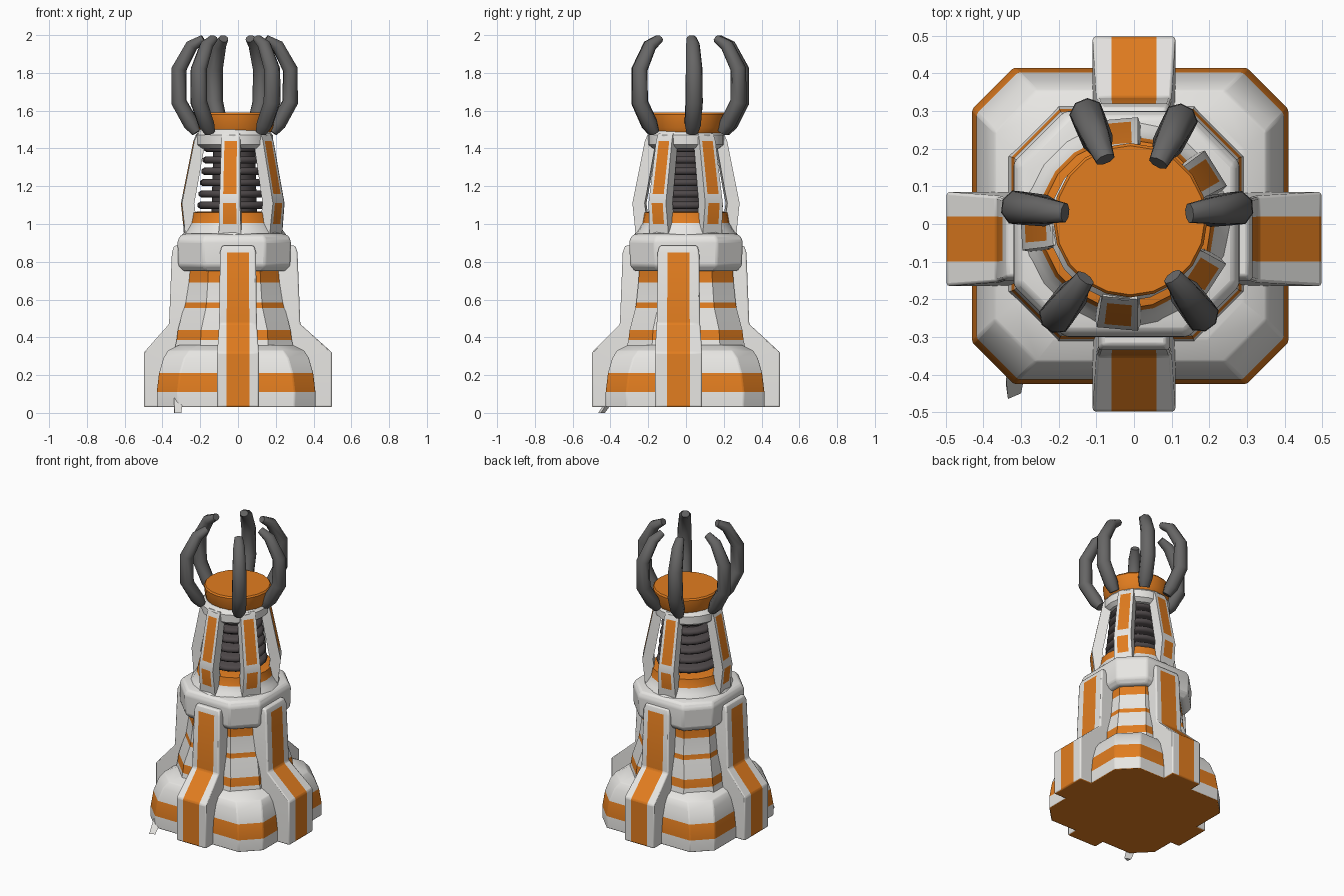
import bpy, bmesh, math
from mathutils import Vector

if "Cube" in bpy.data.objects:
    bpy.data.objects.remove(bpy.data.objects["Cube"])


def material(name, rgb):
    m = bpy.data.materials.new(name)
    m.diffuse_color = (*rgb, 1)
    m.use_nodes = True
    m.node_tree.nodes["Principled BSDF"].inputs["Base Color"].default_value = m.diffuse_color
    return m


WHITE = material("warm_white", (0.81, 0.80, 0.775))
ORANGE = material("orange", (0.76, 0.205, 0.014))
CLAW = material("claw_grey", (0.135, 0.133, 0.132))
GRILLE = material("grille_dark", (0.075, 0.064, 0.066))
C = (-0.02, 0.0)   # tower axis


def loft(name, rings, mats, rule=lambda row, seg: 0, caps=(0, 0), bevel=0.0, smooth=30):
    """Skin a list of equal-length rings; rule picks the material of each quad."""
    bm = bmesh.new()
    vs = [[bm.verts.new(p) for p in ring] for ring in rings]
    n = len(rings[0])
    for r in range(len(rings) - 1):
        for s in range(n):
            t = (s + 1) % n
            f = bm.faces.new((vs[r][s], vs[r][t], vs[r + 1][t], vs[r + 1][s]))
            f.material_index = rule(r, s)
    bm.faces.new(vs[0][::-1]).material_index = caps[0]
    bm.faces.new(vs[-1]).material_index = caps[1]
    bmesh.ops.recalc_face_normals(bm, faces=bm.faces)
    me = bpy.data.meshes.new(name)
    bm.to_mesh(me)
    bm.free()
    for m in mats:
        me.materials.append(m)
    ob = bpy.data.objects.new(name, me)
    bpy.context.collection.objects.link(ob)
    if bevel:
        b = ob.modifiers.new("soft_edges", 'BEVEL')
        b.width, b.segments = bevel, 2
        b.limit_method, b.angle_limit = 'ANGLE', math.radians(25)
    bpy.ops.object.select_all(action='DESELECT')
    ob.select_set(True)
    bpy.context.view_layer.objects.active = ob
    bpy.ops.object.shade_smooth_by_angle(angle=math.radians(smooth))
    return ob


def octagon(h, c, z, o=(0, 0)):
    pts = [(h, -c), (h, c), (c, h), (-c, h), (-h, c), (-h, -c), (-c, -h), (c, -h)]
    return [(x + o[0], y + o[1], z) for x, y in pts]


def circle(r, z, n=20, o=C):
    return [(o[0] + r * math.cos(2 * math.pi * i / n),
             o[1] + r * math.sin(2 * math.pi * i / n), z) for i in range(n)]


def rib(name, deg, rows, striped, centre=C, bottom=0, bevel=0.008):
    """Upright rib; rows are (outer r, inner r, z, half width, half stripe)."""
    a = math.radians(deg)
    u, t = (math.cos(a), math.sin(a)), (-math.sin(a), math.cos(a))
    rings = []
    for ro, ri, z, w, s in rows:
        sec = [(ro, -w), (ro, -s), (ro, s), (ro, w), (ri, w), (ri, -w)]
        rings.append([(centre[0] + u[0] * r + t[0] * k,
                       centre[1] + u[1] * r + t[1] * k, z) for r, k in sec])
    loft(name, rings, [WHITE, ORANGE], lambda r, s: int(s == 1 and r in striped),
         (bottom, 0), bevel)


# Flared base skirt with an orange band and orange underside
base = [(0.42, 0.31, 0.03), (0.42, 0.31, 0.11), (0.408, 0.298, 0.21),
        (0.385, 0.275, 0.29), (0.36, 0.25, 0.33), (0.30, 0.20, 0.36)]
loft("base_skirt", [octagon(h, c, z, (-0.01, -0.005)) for h, c, z in base],
     [WHITE, ORANGE], lambda r, s: int(r == 1), (1, 0), 0.006, 35)

# Small spur under one corner
loft("base_spur", [[(-0.335, -0.465, 0.0), (-0.30, -0.45, 0.0), (-0.34, -0.43, 0.0)],
                   [(-0.34, -0.41, 0.08), (-0.29, -0.40, 0.08), (-0.34, -0.37, 0.08)]], [WHITE])

# Tapered shaft with three orange bands
shaft = [(0.315, 0.18, 0.34), (0.305, 0.178, 0.385), (0.298, 0.175, 0.44),
         (0.268, 0.15, 0.555), (0.263, 0.147, 0.585), (0.252, 0.14, 0.69),
         (0.248, 0.137, 0.755), (0.248, 0.137, 0.80)]
loft("shaft", [octagon(h, c, z, C) for h, c, z in shaft],
     [WHITE, ORANGE], lambda r, s: int(r in (1, 3, 5)))

# Collar above the shaft
collar = [(0.27, 0.15, 0.75), (0.296, 0.163, 0.78), (0.30, 0.165, 0.91),
          (0.285, 0.155, 0.94), (0.25, 0.14, 0.95)]
loft("collar", [octagon(h, c, z, C) for h, c, z in collar], [WHITE], bevel=0.01)

# Four buttress legs: (angle, centre, foot reach, upper reach)
for name, deg, centre, foot, up in (("front_leg", 270, (0, 0), 0.498, 0.335),
                                    ("back_leg", 90, (0, 0), 0.498, 0.32),
                                    ("right_leg", 0, (0, -0.04), 0.498, 0.315),
                                    ("left_leg", 180, (0, -0.04), 0.498, 0.35)):
    w = 0.11 if deg in (90, 270) else 0.125
    rib(name, deg, [(foot, 0.2, 0.03, w, 0.06), (foot, 0.2, 0.32, w, 0.06),
                    (up + 0.015, 0.2, 0.47, w - 0.01, 0.06),
                    (up, 0.2, 0.85, w - 0.015, 0.058),
                    (up - 0.012, 0.2, 0.885, w - 0.025, 0.056)],
        (0, 1, 2), centre, 1)

# Upper tower floor: white cone with an orange band
floor = [(0.285, 0.93), (0.255, 0.97), (0.235, 1.005), (0.225, 1.06), (0.20, 1.065)]
loft("upper_floor", [circle(r, z, 20) for r, z in floor], [WHITE, ORANGE],
     lambda r, s: int(r >= 2), (0, 1))

# Dark grille: core with stacked discs
loft("grille_core", [circle(0.12, 1.05, 12), circle(0.11, 1.45, 12)], [GRILLE])
for i in range(6):
    z, r = 1.08 + i * 0.06, 0.195 - i * 0.007
    loft(f"grille_disc_{i + 1}", [circle(r - 0.015, z), circle(r, z + 0.01),
                                  circle(r, z + 0.028), circle(r - 0.015, z + 0.038)],
         [GRILLE], smooth=60)

# Five striped struts around the grille
strut = [(0.262, 0.20, 0.93, 0.06, 0.035), (0.268, 0.20, 1.0, 0.058, 0.035),
         (0.28, 0.215, 1.11, 0.055, 0.035), (0.27, 0.205, 1.16, 0.054, 0.035),
         (0.214, 0.155, 1.44, 0.05, 0.033), (0.197, 0.13, 1.48, 0.046, 0.03)]
for i, deg in enumerate((32, 95, 183, 265, 327)):
    rib(f"strut_{i + 1}", deg, strut, (1, 3), bevel=0)

# White top ring and orange cap
loft("top_ring", [circle(r, z) for r, z in ((0.18, 1.40), (0.205, 1.42),
                                            (0.205, 1.47), (0.18, 1.50))], [WHITE])
top = (-0.01, 0.01)
loft("top_cap", [circle(r, z, 20, top) for r, z in ((0.18, 1.48), (0.197, 1.51),
                                                    (0.205, 1.58), (0.198, 1.59))], [ORANGE])

# Six curved claws: path points are (radius, z, half width, half thickness)
path = [(0.195, 1.485, 0.030, 0.026), (0.225, 1.53, 0.042, 0.040),
        (0.290, 1.645, 0.044, 0.040), (0.290, 1.82, 0.042, 0.038),
        (0.222, 1.945, 0.035, 0.032), (0.160, 1.982, 0.025, 0.020)]
for i, (deg, out) in enumerate(((6, 0), (63, 0.008), (112, 0.012),
                                (174, 0.012), (233, 0.035), (307, 0.03))):
    a = math.radians(deg)
    u, t = Vector((math.cos(a), math.sin(a), 0)), Vector((-math.sin(a), math.cos(a), 0))
    rings = []
    for k, (r, z, w, h) in enumerate(path):
        p, q = path[max(k - 1, 0)], path[min(k + 1, len(path) - 1)]
        d = (u * (q[0] - p[0]) + Vector((0, 0, q[1] - p[1]))).normalized()
        nrm = t.cross(d)
        c = Vector((-0.012, 0.012, z)) + u * (r + out)
        rings.append([c + t * (w * x) + nrm * (h * y) for x, y in
                      ((1, -0.4), (1, 0.4), (0.4, 1), (-0.4, 1),
                       (-1, 0.4), (-1, -0.4), (-0.4, -1), (0.4, -1))])
    loft(f"claw_{i + 1}", rings, [CLAW], smooth=60)
